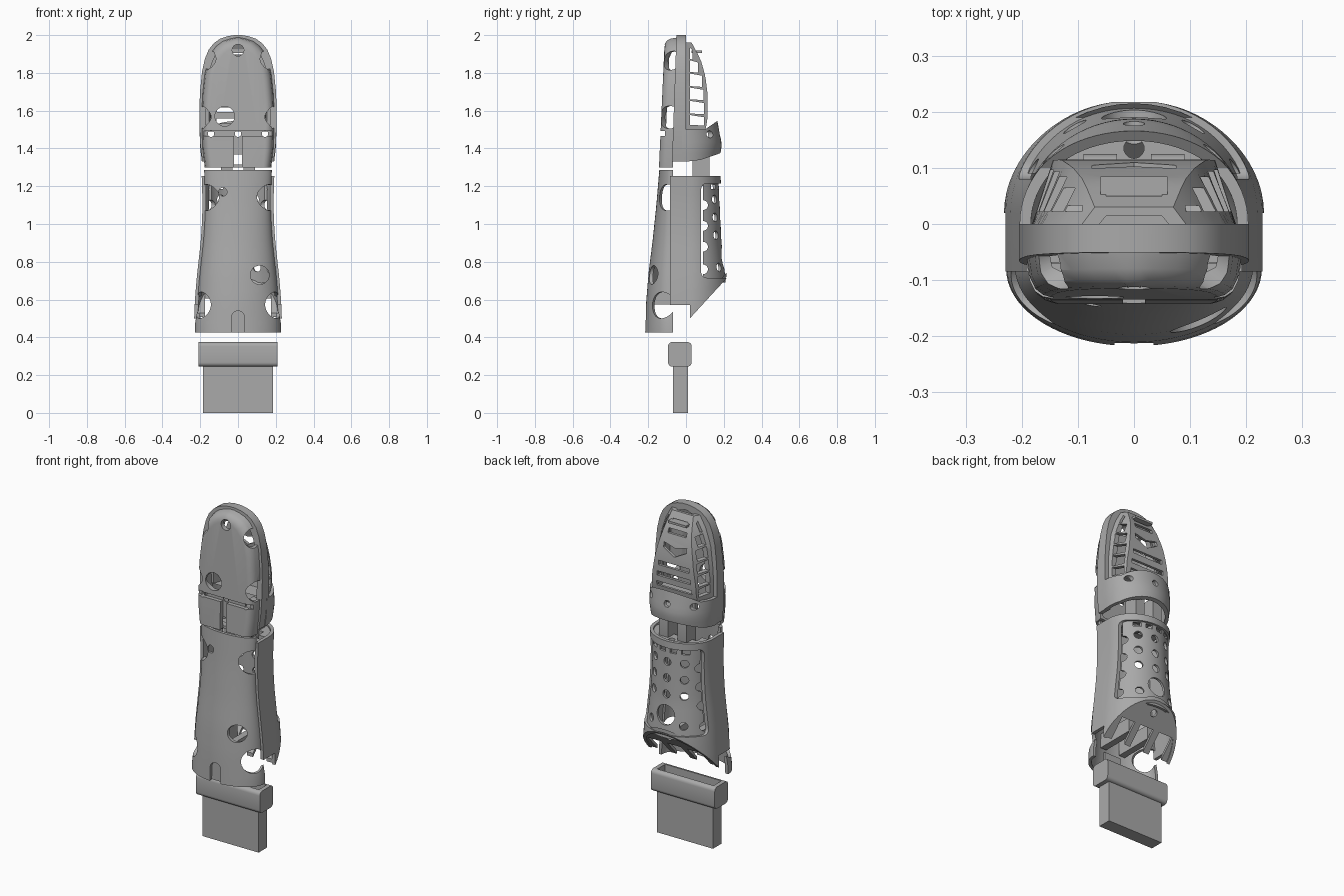
import bpy, bmesh
from math import sin, cos, pi, radians
from mathutils import Matrix, Vector

old = bpy.data.objects.get("Cube")
if old:
    bpy.data.objects.remove(old)

grey = bpy.data.materials.new("matte grey")
grey.use_nodes = True
grey.diffuse_color = (0.4, 0.4, 0.4, 1)
grey.node_tree.nodes["Principled BSDF"].inputs["Base Color"].default_value = (0.4, 0.4, 0.4, 1)


def finish(name, bm):
    bmesh.ops.recalc_face_normals(bm, faces=bm.faces)
    mesh = bpy.data.meshes.new(name)
    bm.to_mesh(mesh)
    bm.free()
    mesh.materials.append(grey)
    ob = bpy.data.objects.new(name, mesh)
    bpy.context.collection.objects.link(ob)
    return ob


def box(name, x, y, z, bevel=0, axis=None):
    """Box from (min, max) ranges, optionally bevelled on edges along one axis."""
    bm = bmesh.new()
    bmesh.ops.create_cube(bm, size=1)
    for v in bm.verts:
        v.co = [r[0] if c < 0 else r[1] for c, r in zip(v.co, (x, y, z))]
    if bevel:
        edges = [e for e in bm.edges
                 if abs((e.verts[0].co - e.verts[1].co).normalized()[axis]) > 0.9]
        bmesh.ops.bevel(bm, geom=edges, offset=bevel, segments=4, profile=0.5, affect='EDGES')
    return finish(name, bm)


def rod(pos, direction, r, length=0.3):
    """Round cutter centred on a point."""
    bm = bmesh.new()
    turn = Vector((0, 0, 1)).rotation_difference(Vector(direction)).to_matrix().to_4x4()
    bmesh.ops.create_cone(bm, cap_ends=True, segments=28, radius1=r, radius2=r,
                          depth=length, matrix=Matrix.Translation(pos) @ turn)
    return finish("cutter", bm)


def loft(name, rings, cyclic=False):
    """Skin closed rings of points; cap the ends unless the rings form a loop."""
    bm = bmesh.new()
    rows = [[bm.verts.new(p) for p in ring] for ring in rings]
    n = len(rows[0])
    for a, b in zip(rows, rows[1:] + rows[:1] if cyclic else rows[1:]):
        for i in range(n):
            j = (i + 1) % n
            bm.faces.new((a[i], a[j], b[j], b[i]))
    if not cyclic:
        bm.faces.new(rows[0])
        bm.faces.new(rows[-1][::-1])
    bmesh.ops.triangulate(bm, faces=[f for f in bm.faces if len(f.verts) > 4])
    return finish(name, bm)


def carve(ob, cutters):
    """Cut shapes out, keep the result, and drop the cutters."""
    for c in cutters:
        c.hide_render = True
        m = ob.modifiers.new("cut", 'BOOLEAN')
        m.operation, m.solver, m.object = 'DIFFERENCE', 'EXACT', c
    deps = bpy.context.evaluated_depsgraph_get()
    mesh = bpy.data.meshes.new_from_object(ob.evaluated_get(deps))
    ob.modifiers.clear()
    ob.data = mesh
    for c in cutters:
        bpy.data.objects.remove(c)
    return ob


def arc_ring(z, hx, depth, centre, edge, wall, n=36):
    """C-shaped section: half ellipse with straight ends reaching y = edge."""
    def arc(w, d):
        pts = [(w * cos(pi * i / n), centre + d * sin(pi * i / n), z) for i in range(n + 1)]
        return [(w, edge, z)] + pts + [(-w, edge, z)]
    s = wall if depth > 0 else -wall
    return arc(hx, depth) + arc(hx - wall, depth - s)[::-1]


def blend(table, z):
    """Smoothly read a value from (z, value) pairs."""
    for (a, p), (b, q) in zip(table, table[1:]):
        if z <= b:
            t = max(0, (z - a) / (b - a))
            return p + (q - p) * t
    return table[-1][1]


def levels(a, b, n=16):
    return [a + (b - a) * i / n for i in range(n + 1)]


both = (-1, 1)

# Base tongue and socket collar
box("tongue", (-.185, .185), (-.07, .01), (0, .27))
collar = box("socket_collar", (-.21, .21), (-.095, .03), (.245, .375), .022, 0)
carve(collar, [box("cutter", (-.185, .185), (-.068, .005), (.3, .5))])

# Lower shell, front and back halves
width = [(.42, .234), (.57, .23), (.7, .22), (.82, .207), (.92, .196), (1.02, .19), (1.12, .188), (1.28, .193)]
front = [(.42, .218), (.6, .21), (.75, .197), (.9, .178), (1.1, .157), (1.29, .141)]
back = [(.42, .235), (.7, .222), (.9, .2), (1.25, .183)]
shell = loft("lower_front_shell", [
    arc_ring(z, blend(width, z) - .006 - .008 * (z > .5), .08 - blend(front, z), -.08, -.07, .018)
    for z in levels(.425, 1.285)])
cuts = [rod((-.08, -.16, 1.17), (0, 1, 0), .022, .15), rod((.115, -.19, .73), (0, 1, 0), .05, .2),
        rod((0, -.2, .505), (0, 1, 0), .035, .1), box("cutter", (-.035, .035), (-.3, -.15), (.4, .505))]
for s in both:
    cuts += [rod((s * .17, -.1, 1.14), (s, -.6, 0), .07, .16),
             rod((s * .2, -.13, .57), (s, -.6, 0), .07, .16)]
carve(shell, cuts)
box("notch_backing", (-.055, .055), (-.192, -.18), (.425, .56))

shell = loft("lower_back_shell", [
    arc_ring(z, blend(width, z), blend(back, z) - .02, .02, -.085, .02) for z in levels(.45, 1.255)])


def side_wedge(points):
    """Cutter with a side outline of (y, z) points, running the full width."""
    return loft("cutter", [[(x, y, z) for y, z in points] for x in (-.4, .4)])


carve(shell, [side_wedge([(-.2, .57), (.02, .57), (.02, .5), (.3, .805), (.3, .3), (-.2, .3)]),
              box("cutter", (-.4, .4), (.08, .4), (.715, 1.215), .03, 0)])

# Perforated panel in the back opening
panel = loft("perforated_panel", [
    arc_ring(z, blend(width, z) - .013, blend(back, z) - .032, .02, .0, .014) for z in levels(.69, 1.235)])
cuts = [box("cutter", (-.4, .4), (-.3, .09), (0, 2)), rod((0, .18, .82), (0, 1, 0), .058)]
for z in (.94, 1.035, 1.13):
    cuts += [rod((x, .16, z), (x * 4, 1, 0), .023, .2) for x in (-.1, 0, .1)]
for s in both:
    cuts.append(rod((s * .1, .16, .77), (s * .4, 1, 0), .023, .2))
    cuts += [rod((s * .17, .09, z), (s, 0, 0), .026, .2) for z in (.76, .88, .99, 1.1)]
    cuts += [box("cutter", (s * x - .02, s * x + .02), (.1, .3), (1.185, 1.21)) for x in (.035, .1)]
carve(panel, cuts)


# Top deck, sloped end plate and inner struts
def half_disc(name, bottom, top, hx, depth, slope=0):
    return loft(name, [[(hx * cos(pi * i / 24), .02 + depth * sin(pi * i / 24),
                         z + slope * depth * sin(pi * i / 24)) for i in range(25)] for z in (bottom, top)])


deck = half_disc("top_deck", 1.215, 1.245, .185, .158)
carve(deck, [rod((0, .135, 1.23), (0, 0, 1), .018), box("cutter", (-.12, .12), (-.1, .07), (1, 1.4))])
end = half_disc("sloped_end_plate", .508, .53, .212, .195, 1.09)
cuts = [rod((0, .165, .67), (0, 1, -.9), .02)]
cuts += [box("cutter", (x - .045, x + .045), (-.1, .11), (.3, .9)) for x in (-.13, 0, .13)]
carve(end, cuts)
for s in both:
    strut = sorted((s * .045, s * .085))
    box("inner_strut", strut, (-.18, .06), (.575, .66))

# Hinge lugs between the lower and upper sections
for s in both:
    x = sorted((s * .03, s * .09))
    box("hinge_lug", x, (.035, .125), (1.2, 1.42), .03, 0)

# Upper section outline, pulled in by an inset
profile = [(1.3, .188), (1.4, .2), (1.5, .204), (1.6, .205), (1.7, .2), (1.8, .19), (1.87, .175),
           (1.92, .155), (1.955, .128), (1.98, .095), (1.994, .055), (2.0, .02)]


def outline(y, inset, bottom=1.3, lean=0.0):
    pts = []
    for z, w in profile:
        zz = bottom + (z - 1.3) * (2.0 - inset - bottom) / .7
        pts.append((max(w - inset, .012), y + lean * (zz - 1.3), zz))
    return pts + [(-x, y, z) for x, y, z in reversed(pts)]


plate = loft("upper_front_plate", [outline(y, i, 1.3 + b, .045) for y, i, b in (
    (-.143, .055, .0), (-.14, .042, .0), (-.13, .028, .0), (-.11, .018, .0), (-.07, .012, .0),
    (-.07, .03, .015), (-.1, .036, .015), (-.115, .06, .015))])
cuts = [rod((0, -.12, 1.92), (0, 1, 0), .031), rod((-.07, -.12, 1.57), (0, 1, 0), .052),
        box("cutter", (-.3, .3), (-.2, -.112), (1.465, 1.492)),
        box("cutter", (-.02, .02), (-.2, -.112), (1.28, 1.48))]
cuts += [rod((x, 0, 1.478), (0, 1, 0), .017, .7) for x in (-.143, 0, .143)]
for s in both:
    cuts += [rod((s * .165, -.085, 1.865), (s, -.6, 0), .05, .13),
             rod((s * .19, -.09, 1.565), (s, -.6, 0), .06, .12)]
carve(plate, cuts)

rim = loft("upper_rim", [outline(y, i, 1.33, l) for y, i, l in (
    (-.075, .0, .035), (.0, .0, .0), (.0, .035, .0), (-.075, .035, .035))], True)
carve(rim, [box("cutter", (-.165, .165), (-.3, .3), (1.2, 1.45))])

# Knuckle band round the back of the upper section
band = loft("knuckle_band", [
    arc_ring(z, blend(profile, z), blend([(1.3, .17), (1.42, .19), (1.55, .165)], z), .0, -.02, .02)
    for z in levels(1.32, 1.55, 8)])
cuts = [rod((x, .1, 1.475), (0, 1, 0), .019, .5) for x in (-.143, 0, .143)]
cuts += [side_wedge([(-.1, 1.33), (.0, 1.33), (.08, 1.34), (.14, 1.36), (.25, 1.4), (.25, 1.2), (-.1, 1.2)]),
         side_wedge([(-.1, 1.5), (.1, 1.5), (.165, 1.545), (.25, 1.5), (.25, 1.7), (-.1, 1.7)])]
carve(band, cuts)

# Ribbed back grille
depth = [(1.48, .1), (1.55, .113), (1.68, .115), (1.78, .103), (1.87, .078), (1.96, .03)]
foot = [(1.48, .185), (1.65, .183), (1.8, .168), (1.9, .135), (1.96, .1)]
crown = [(1.48, .148), (1.6, .143), (1.75, .118), (1.87, .09), (1.96, .07)]


def grille_ring(z):
    f, c, d = blend(foot, z), blend(crown, z), blend(depth, z)
    outer = [(f, -.01, z), (c, d, z), (-c, d, z), (-f, -.01, z)]
    inner = [(f - .03, -.01, z), (c - .02, d - .016, z), (.02 - c, d - .016, z), (.03 - f, -.01, z)]
    return outer + inner[::-1]


grille = loft("back_grille", [grille_ring(z) for z in levels(1.49, 1.96, 14)])
cuts = []
for low, high in ((1.525, 1.565), (1.585, 1.64), (1.66, 1.71), (1.73, 1.785), (1.805, 1.855), (1.875, 1.92)):
    d = blend(depth, high) - .018
    cuts.append(side_wedge([(.022, low), (d, low - .004), (d, high), (.022, high + .012)]))
for z, half in ((1.545, .115), (1.605, .11), (1.67, .1), (1.86, .06), (1.91, .05)):
    cuts.append(box("cutter", (-half, half), (.02, .2), (z - .013, z + .013)))
cuts.append(loft("cutter", [[(x, y, z) for x, z in ((-.075, 1.795), (-.075, 1.765), (0, 1.725), (.075, 1.765),
                                                  (.075, 1.795), (0, 1.775))] for y in (.05, .2)]))
carve(grille, cuts)
box("grille_tab", (-.06, .06), (.03, .085), (1.905, 1.918))

# Smooth curved surfaces, keeping creases crisp
for ob in bpy.context.collection.objects:
    if ob.type == 'MESH' and ob.data.materials and ob.data.materials[0] == grey:
        ob.data.shade_smooth()
        ob.data.set_sharp_from_angle(angle=radians(32))
